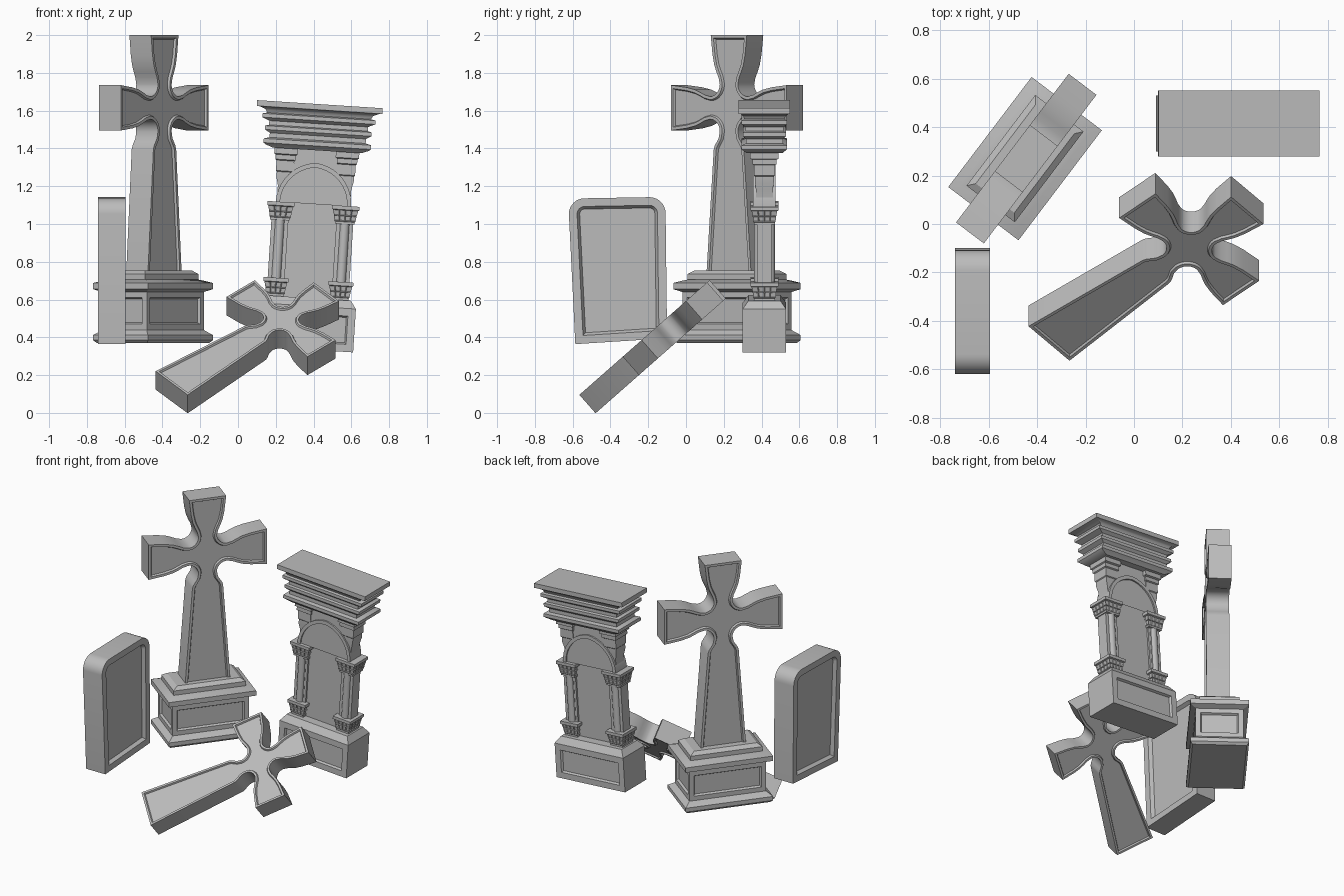
import bpy, bmesh, math
from mathutils import Matrix, Vector

if "Cube" in bpy.data.objects:
    bpy.data.objects.remove(bpy.data.objects["Cube"])

stone = bpy.data.materials.new("grey stone")
stone.use_nodes = True
GREY = (0.5, 0.5, 0.5, 1)
stone.diffuse_color = GREY
stone.node_tree.nodes["Principled BSDF"].inputs["Base Color"].default_value = GREY


def finish(name, bm, matrix):
    bmesh.ops.recalc_face_normals(bm, faces=bm.faces)
    mesh = bpy.data.meshes.new(name)
    bm.to_mesh(mesh)
    bm.free()
    ob = bpy.data.objects.new(name, mesh)
    bpy.context.collection.objects.link(ob)
    mesh.transform(matrix)
    mesh.materials.append(stone)
    bpy.ops.object.select_all(action='DESELECT')
    ob.select_set(True)
    bpy.context.view_layer.objects.active = ob
    bpy.ops.object.shade_smooth_by_angle(angle=math.radians(32))
    return ob


def sink(bm, faces, border, slope, depth):
    """Recess a panel with a flat border and a sloped edge."""
    for f in faces:
        bmesh.ops.inset_region(bm, faces=[f], thickness=border, use_even_offset=True)
        bmesh.ops.inset_region(bm, faces=[f], thickness=slope, depth=-depth, use_even_offset=True)


def plate(name, pts, half, matrix, panel=None):
    """Extrude an outline to both sides; optionally recess both broad faces."""
    bm = bmesh.new()
    front = bm.faces.new([bm.verts.new((x, y, half)) for x, y in pts])
    back = bm.faces.new([bm.verts.new((x, y, -half)) for x, y in reversed(pts)])
    a, b = list(front.verts), list(reversed(back.verts))
    for i in range(len(a)):
        j = (i + 1) % len(a)
        bm.faces.new((a[i], b[i], b[j], a[j]))
    bmesh.ops.recalc_face_normals(bm, faces=bm.faces)
    if panel:
        sink(bm, [front, back], *panel)
    return finish(name, bm, matrix)


def stack(name, rings, matrix, centre=(0, 0), cuts=1, panel=None, pick=None, ribs=None):
    """Loft rectangles given as (height, half width, half depth)."""
    unit = []
    for k in range(4):
        turn = Matrix.Rotation(k * math.pi / 2, 2)
        unit += [turn @ Vector((-1 + 2 * i / cuts, -1)) for i in range(cuts)]
    bm = bmesh.new()
    loops = [[bm.verts.new((centre[0] + p.x * w, centre[1] + p.y * d, h)) for p in unit]
             for h, w, d in rings]
    bm.faces.new(loops[0])
    bm.faces.new(loops[-1])
    n = len(unit)
    sides = [[bm.faces.new((lo[i], lo[(i + 1) % n], hi[(i + 1) % n], hi[i])) for i in range(n)]
             for lo, hi in zip(loops, loops[1:])]
    bmesh.ops.recalc_face_normals(bm, faces=bm.faces)
    if panel:
        level, sides_used = pick
        sink(bm, [sides[level][i] for i in sides_used], *panel)
    for level in ribs or []:
        bmesh.ops.inset_individual(bm, faces=sides[level], thickness=0.004, depth=-0.005)
    return finish(name, bm, matrix)


def frame(u, v, n, origin):
    m = Matrix((u, v, n)).transposed().to_4x4()
    return Matrix.Translation(origin) @ m


# Flared cross outline, arms meeting at the origin
def cross_outline(stem, s=1.0):
    notch = [(0.125 + 0.065 * math.cos(a), 0.125 + 0.065 * math.sin(a))
             for a in [math.radians(180 + 90 * i / 8) for i in range(9)]]
    side = [(0.12, 0.385), (0.108, 0.28), (0.096, 0.225), (0.082, 0.19), (0.068, 0.16)]
    upper = side + notch + [(y, x) for x, y in reversed(side)]
    foot = [(0.152, -stem), (0.1, -0.22), (0.093, -0.2), (0.08, -0.18), (0.067, -0.16)]
    lower = [(y, -x) for x, y in side] + [(x, -y) for x, y in reversed(notch)] + foot[::-1]
    half = upper + lower
    full = half + [(-x, y) for x, y in reversed(half)]
    return [(x * s, y * s) for x, y in full]


# Standing cross and its pedestal
u, n, up = Vector((0.604, 0.797, 0)), Vector((0.797, -0.604, 0)), Vector((0, 0, 1))
plate("standing_cross", cross_outline(0.93), 0.072,
      frame(u, up, n, (-0.445, 0.27, 1.615)), (0.016, 0.006, 0.012))
pedestal = [(0.37, 0.27, 0.168), (0.385, 0.285, 0.182), (0.412, 0.285, 0.182),
            (0.435, 0.255, 0.152), (0.44, 0.25, 0.148), (0.64, 0.25, 0.148),
            (0.655, 0.285, 0.182), (0.688, 0.285, 0.182), (0.7, 0.25, 0.148),
            (0.705, 0.235, 0.125), (0.735, 0.235, 0.125), (0.755, 0.205, 0.1)]
stack("cross_pedestal", pedestal, frame(u, -n, up, (-0.45, 0.27, 0)),
      panel=(0.03, 0.008, 0.014), pick=(4, range(4)))

# Fallen cross leaning on the ground
n = Vector((0, -0.66, 0.75)).normalized()
v = Vector((0.745, 0.5, 0.44)).normalized()
plate("fallen_cross", cross_outline(0.93, 0.835), 0.065,
      frame(v.cross(n), v, n, Vector((0.228, -0.105, 0.5)) - n * 0.065), (0.013, 0.005, 0.01))

# Leaning headstone with rounded shoulders
def shoulder(cx, cy, r, start):
    return [(cx + r * math.cos(a), cy + r * math.sin(a))
            for a in [math.radians(start + 90 * i / 8) for i in range(9)]]

headstone = [(-0.586, 0.364), (-0.1, 0.395)] + shoulder(-0.193, 1.057, 0.085, 0) \
    + shoulder(-0.537, 1.053, 0.083, 90)
plate("headstone", headstone, 0.0725,
      frame(Vector((0, 1, 0)), up, Vector((1, 0, 0)), (-0.6675, 0, 0)), (0.043, 0.014, 0.022))

# Tilted arched monument
tilt = Matrix.Translation((0.35, 0.415, 0.337)) @ Matrix.Rotation(math.radians(3.7), 4, 'Y')
upright = tilt @ Matrix.Rotation(math.pi / 2, 4, 'X')
SPRING = 0.77


def arch(a, p, steps=10):
    """Pointed arch from right spring to left spring."""
    r = (a * a + p * p) / (2 * a)
    end = math.asin(min(1, p / r))
    right = [(a - r + r * math.cos(end * i / steps), SPRING + r * math.sin(end * i / steps))
             for i in range(steps + 1)]
    right[-1] = (0, SPRING + p)
    return right + [(-x, y) for x, y in reversed(right[:-1])]


def legs(pts, bottom=0.27):
    return [(pts[0][0], bottom)] + pts + [(pts[-1][0], bottom)]


stack("monument_base", [(0, 0.26, 0.115), (0.23, 0.26, 0.115), (0.272, 0.23, 0.085)], tilt,
      panel=(0.04, 0.008, 0.014), pick=(0, (0, 2)))
plate("arched_panel", legs(arch(0.15, 0.16)), 0.026, upright)
plate("arch_inner_moulding", legs(arch(0.165, 0.177)) + legs(arch(0.142, 0.148))[::-1], 0.04, upright)
plate("arch_middle_moulding", arch(0.18, 0.195) + arch(0.163, 0.175)[::-1], 0.05, upright)
plate("arch_outer_moulding", arch(0.2, 0.218) + arch(0.178, 0.193)[::-1], 0.06, upright)
plate("spandrel_wall", arch(0.185, 0.2) + [(-0.125, 0.93), (-0.1, 1.07), (0.1, 1.07), (0.125, 0.93)],
      0.05, upright)

for side, label in ((-1, "right"), (1, "left")):
    x = 0.172 * side
    stack(label + "_shaft", [(0.27, 0.045, 0.038), (0.72, 0.045, 0.038)], tilt, (x, 0))
    for y in (-0.03, 0.03):
        bm = bmesh.new()
        bmesh.ops.create_cone(bm, cap_ends=True, segments=16, radius1=0.026, radius2=0.026,
                              depth=0.45, matrix=Matrix.Translation((x, y, 0.5)))
        finish(label + "_round_column", bm, tilt)
    for low, grow, part in ((0.272, 0, "_lower_capital"), (0.675, 0.006, "_upper_capital")):
        w = 0.052 + grow
        caps = [(0, w - 0.006, 0.056), (0.012, w - 0.006, 0.056), (0.016, w - 0.002, 0.059),
                (0.044, w + 0.002, 0.062), (0.074, w + 0.009, 0.068),
                (0.076, w + 0.014, 0.074), (0.096, w + 0.014, 0.074)]
        stack(label + part, [(low + h, a, b) for h, a, b in caps], tilt, (x, 0), 4, ribs=(2, 3))
    # Stepped pilaster above the arch shoulder
    steps = [(0.77, 0.03, 0.045), (0.86, 0.032, 0.045), (0.9, 0.042, 0.05), (0.93, 0.042, 0.05),
             (0.935, 0.047, 0.055), (0.99, 0.047, 0.055), (0.995, 0.054, 0.063),
             (1.02, 0.054, 0.063), (1.025, 0.062, 0.075), (1.065, 0.062, 0.075)]
    stack(label + "_pilaster", steps, tilt, (0.163 * side, 0))

# Layered cornice
cornice = [(1.055, 0.235, 0.095), (1.07, 0.275, 0.11), (1.078, 0.285, 0.12), (1.1, 0.285, 0.12),
           (1.108, 0.255, 0.098), (1.132, 0.255, 0.098), (1.148, 0.283, 0.114),
           (1.168, 0.283, 0.114), (1.174, 0.262, 0.1), (1.196, 0.262, 0.1),
           (1.212, 0.3, 0.12), (1.232, 0.3, 0.12), (1.238, 0.275, 0.106),
           (1.255, 0.285, 0.112), (1.268, 0.315, 0.126), (1.27, 0.333, 0.136), (1.3, 0.333, 0.136)]
stack("cornice", cornice, tilt)
